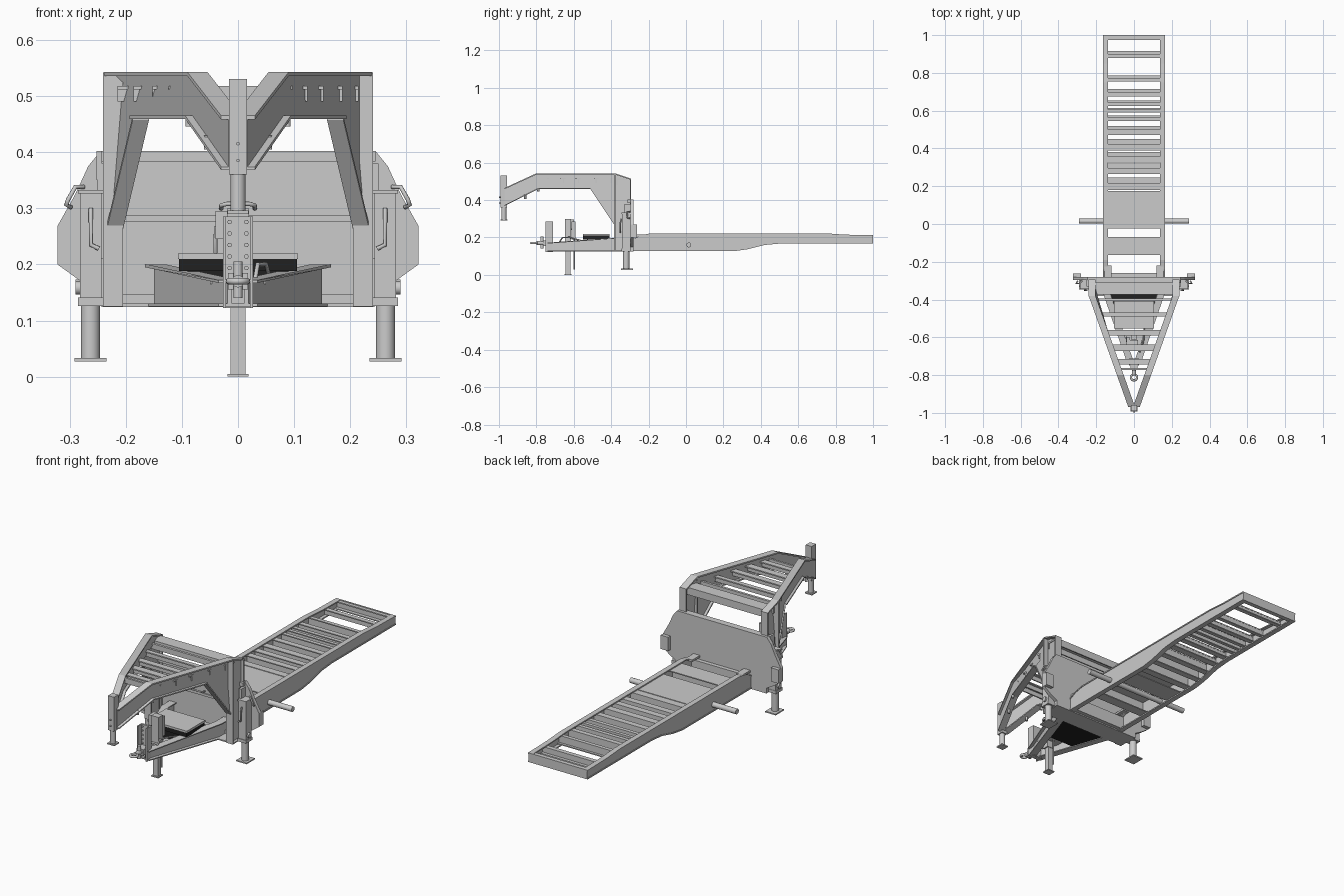
import bpy, bmesh, math
from mathutils import Matrix, Vector


def finish(name, bm, mat=None, smooth=False):
    bmesh.ops.recalc_face_normals(bm, faces=bm.faces[:])
    me = bpy.data.meshes.new(name)
    bm.to_mesh(me)
    bm.free()
    ob = bpy.data.objects.new(name, me)
    bpy.context.collection.objects.link(ob)
    if mat:
        me.materials.append(mat)
    if smooth:
        for p in me.polygons:
            p.use_smooth = len(p.vertices) == 4
    return ob


def loft(bm, a, b):
    va = [bm.verts.new(p) for p in a]
    vb = [bm.verts.new(p) for p in b]
    bm.faces.new(va)
    bm.faces.new(vb[::-1])
    n = len(va)
    for i in range(n):
        bm.faces.new((va[i], va[(i + 1) % n], vb[(i + 1) % n], vb[i]))


def prism(name, polys, mirror=False, shift=lambda y: 0.0, mat=None):
    """Extrude (y, z) outlines from x0 to x1; shift(y) slants them in plan."""
    bm = bmesh.new()
    for pts, x0, x1 in polys:
        for s in ((1, -1) if mirror else (1,)):
            loft(bm, *[[(s * (x + shift(y)), y, z) for y, z in pts] for x in (x0, x1)])
    return finish(name, bm, mat)


def plate(name, pts, y0, y1, mirror=False):
    """Extrude an (x, z) outline along y."""
    bm = bmesh.new()
    for s in ((1, -1) if mirror else (1,)):
        loft(bm, *[[(s * x, y, z) for x, z in pts] for y in (y0, y1)])
    return finish(name, bm)


def boxes(name, dims, mirror=False, mat=None):
    polys = [([(y0, z0), (y1, z0), (y1, z1), (y0, z1)], x0, x1)
             for x0, x1, y0, y1, z0, z1 in dims]
    return prism(name, polys, mirror, mat=mat)


def rods(name, segs, mirror=False, n=20):
    """Cylinders between point pairs."""
    bm = bmesh.new()
    for a, b, r in segs:
        for s in ((1, -1) if mirror else (1,)):
            p, q = Vector((s * a[0], *a[1:])), Vector((s * b[0], *b[1:]))
            d = q - p
            m = Matrix.Translation((p + q) / 2) @ d.to_track_quat('Z', 'Y').to_matrix().to_4x4()
            bmesh.ops.create_cone(bm, cap_ends=True, segments=n, radius1=r, radius2=r,
                                  depth=d.length, matrix=m)
    return finish(name, bm, smooth=True)


def tube(name, pts, r, mirror=False, cyclic=False):
    cu = bpy.data.curves.new(name, 'CURVE')
    cu.dimensions, cu.bevel_depth, cu.bevel_resolution = '3D', r, 2
    cu.use_fill_caps = True
    for s in ((1, -1) if mirror else (1,)):
        sp = cu.splines.new('POLY')
        sp.points.add(len(pts) - 1)
        for p, c in zip(sp.points, pts):
            p.co = (s * c[0], c[1], c[2], 1)
        sp.use_cyclic_u = cyclic
    bpy.context.collection.objects.link(bpy.data.objects.new(name, cu))


def strip(pts, t):
    return list(pts) + [(y, z + t) for y, z in reversed(pts)]


def interp(pts, y):
    for (a, za), (b, zb) in zip(pts, pts[1:]):
        if a <= y <= b:
            return za + (zb - za) * (y - a) / (b - a)
    return pts[-1][1]


black = bpy.data.materials.new("black")
black.diffuse_color = (0.015, 0.015, 0.015, 1)

# Main frame rails (channel section)
top = [(-0.285, 0.19), (-0.24, 0.212), (-0.19, 0.222), (0.75, 0.222), (0.85, 0.215), (1.0, 0.212)]
bot = [(-0.285, 0.127), (0.26, 0.127), (0.33, 0.137), (0.42, 0.16), (0.50, 0.167), (1.0, 0.167)]
prism("frame_rails", [(bot + top[::-1], 0.153, 0.160),
                      (strip(top, -0.006), 0.137, 0.163),
                      (strip(bot, 0.006), 0.137, 0.163)], mirror=True)

# Cross members fill the spaces between these openings
gaps = [(-0.26, -0.165), (-0.07, -0.025), (0.175, 0.18), (0.245, 0.265), (0.32, 0.325),
        (0.38, 0.39), (0.45, 0.47), (0.52, 0.545), (0.575, 0.59), (0.615, 0.625),
        (0.655, 0.675), (0.715, 0.755), (0.785, 0.878), (0.915, 0.975)]
members = []
for (_, a), (b, _) in zip(gaps, gaps[1:]):
    m, zt, zb = (a + b) / 2, interp(top, a) - 0.007, interp(bot, b) + 0.008
    wide = b - a > 0.09
    e = b if wide else m + 0.004
    members.append(([(a, zt), (e, zt), (e, zt - 0.005), (a, zt - 0.005)], -0.155, 0.155))
    members.append(([(m - 0.003, zt), (m + 0.003, zt), (m + 0.003, zb), (m - 0.003, zb)], -0.155, 0.155))
    members.append(([(m, zb), (b, zb), (b, zb + 0.005), (m, zb + 0.005)], -0.155, 0.155))
prism("cross_members", members)
boxes("frame_end_beams", [(-0.16, 0.16, 0.992, 1.0, 0.167, 0.212),
                          (-0.155, 0.155, 0.975, 0.995, 0.204, 0.210),
                          (-0.155, 0.155, 0.975, 0.995, 0.169, 0.174),
                          (-0.155, 0.155, -0.285, -0.26, 0.13, 0.195)])
rods("axle_tube", [((-0.29, 0.015, 0.16), (0.29, 0.015, 0.16), 0.013)])

# Bulkhead with winged outline
half = [(0.0, 0.402), (0.245, 0.402), (0.267, 0.375), (0.29, 0.325), (0.322, 0.268),
        (0.322, 0.20), (0.283, 0.172), (0.243, 0.150), (0.243, 0.124), (0.0, 0.124)]
plate("bulkhead", half + [(-x, z) for x, z in half[-2:0:-1]], -0.297, -0.280)
boxes("bulkhead_trim", [(-0.245, 0.245, -0.312, -0.297, 0.383, 0.402),
                        (-0.21, 0.21, -0.303, -0.297, 0.276, 0.288),
                        (-0.24, 0.24, -0.38, -0.295, 0.124, 0.130),
                        (-0.21, 0.21, -0.315, -0.297, 0.130, 0.146),
                        (-0.252, -0.242, -0.33, -0.297, 0.35, 0.402)])
boxes("bulkhead_side_trim", [(0.207, 0.212, -0.315, -0.297, 0.146, 0.285),
                             (0.281, 0.322, -0.297, -0.262, 0.20, 0.268)], mirror=True)
boxes("frame_mount_lugs", [(0.12, 0.155, -0.28, -0.22, 0.205, 0.215)], mirror=True)

# Raised neck arms: slanted beams meeting at the front post
def neck(y):
    return 0.222 + min(0, y + 0.38) * 0.356

n_top = [(-0.97, 0.465), (-0.80, 0.543), (-0.38, 0.543), (-0.295, 0.515)]
n_bot = [(-0.97, 0.374), (-0.79, 0.465), (-0.51, 0.465), (-0.38, 0.27)]
prism("neck_arms", [(n_bot + [(-0.38, 0.125), (-0.295, 0.125)] + n_top[::-1], -0.004, 0.005),
                    (strip(n_top, -0.007), -0.018, 0.018),
                    (strip(n_bot[:3], -0.006), -0.018, 0.018),
                    (strip(n_bot[2:], -0.008), -0.017, 0.012)], True, neck)
boxes("neck_uprights", [(0.205, 0.241, -0.385, -0.378, 0.125, 0.54),
                        (0.205, 0.241, -0.300, -0.293, 0.125, 0.515)], mirror=True)
rungs = []
for y, w in ((-0.40, 0.012), (-0.48, 0.022), (-0.575, 0.03), (-0.655, 0.034), (-0.73, 0.028), (-0.768, 0.01)):
    x = neck(y)
    rungs += [(-x, x, y - w / 2, y + w / 2, 0.512, 0.518), (-x, x, y - 0.003, y + 0.003, 0.49, 0.512)]
boxes("neck_rungs", rungs)
boxes("neck_cross_beam", [(-0.222, 0.222, -0.372, -0.31, 0.508, 0.516),
                          (-0.222, 0.222, -0.372, -0.366, 0.48, 0.51),
                          (-0.222, 0.222, -0.316, -0.31, 0.48, 0.51)])

# Front coupling post
boxes("neck_post", [(-0.016, 0.016, -0.991, -0.957, 0.36, 0.53)])
rods("neck_post_inner", [((0, -0.974, 0.293), (0, -0.974, 0.37), 0.0135),
                         ((0, -1.0, 0.385), (0, -0.98, 0.385), 0.003),
                         ((0, -1.0, 0.415), (0, -0.98, 0.415), 0.003)])
boxes("neck_post_foot", [(-0.019, 0.019, -0.993, -0.955, 0.29, 0.296)])
rods("neck_joint_bolts", [((0.088, -0.79, 0.446), (0.088, -0.79, 0.462), 0.006),
                          ((0.055, -0.86, 0.405), (0.055, -0.86, 0.43), 0.006)], True, 8)

# Lower tongue: tapered beams, pan and tray
def tongue(y):
    return 0.146 + min(0, y + 0.36) * 0.345

t_top = [(-0.74, 0.172), (-0.36, 0.2), (-0.297, 0.2)]
t_bot = [(-0.74, 0.125), (-0.36, 0.125), (-0.297, 0.125)]
prism("tongue_beams", [(t_bot + t_top[::-1], -0.004, 0.004),
                       (strip(t_top, -0.005), -0.017, 0.02),
                       (strip(t_bot, 0.005), -0.017, 0.02)], True, tongue)
bm = bmesh.new()
loft(bm, *[[(0.145, -0.36, z), (0.085, -0.54, z), (-0.085, -0.54, z), (-0.145, -0.36, z)] for z in (0.128, 0.134)])
finish("tongue_pan", bm, black)
boxes("tray_base", [(-0.09, 0.09, -0.53, -0.42, 0.135, 0.19), (-0.105, 0.105, -0.55, -0.41, 0.188, 0.21)], mat=black)
boxes("tray_lid", [(-0.107, 0.107, -0.552, -0.408, 0.21, 0.219)])
boxes("tongue_ties", [(-0.05, 0.05, -0.66, -0.58, 0.165, 0.172), (-0.12, 0.12, -0.41, -0.40, 0.135, 0.195)])

# Hitch plate, bolts and tow ring
boxes("hitch_plate", [(-0.027, 0.027, -0.722, -0.712, 0.122, 0.285),
                      (-0.027, -0.021, -0.75, -0.712, 0.122, 0.285),
                      (0.021, 0.027, -0.75, -0.712, 0.122, 0.285),
                      (-0.018, 0.018, -0.765, -0.712, 0.155, 0.185)])
rods("hitch_bolts", [((0.015, -0.727, 0.132 + i * 0.0205), (0.015, -0.712, 0.132 + i * 0.0205), 0.004)
                     for i in range(8)], True, 10)
rods("hitch_pins", [((0, -0.77, 0.14), (0, -0.77, 0.205), 0.008), ((0, -0.80, 0.17), (0, -0.74, 0.17), 0.011)])
ring = [(0.016 * math.cos(a), -0.812 + 0.016 * math.sin(a), 0.17)
        for a in [i * math.tau / 20 for i in range(20)]]
tube("tow_ring", ring, 0.006, cyclic=True)

# Tongue jack
boxes("jack_housing", [(-0.02, 0.02, -0.648, -0.615, 0.13, 0.30),
                       (-0.015, 0.015, -0.612, -0.59, 0.19, 0.285),
                       (-0.04, -0.02, -0.64, -0.60, 0.245, 0.295)])
boxes("jack_leg", [(-0.013, 0.013, -0.643, -0.618, 0.0, 0.14), (-0.019, 0.019, -0.65, -0.611, 0.0, 0.005)])
tube("jack_crank", [(-0.02, -0.62, 0.27), (-0.04, -0.62, 0.265), (-0.04, -0.60, 0.22)], 0.004)
rods("jack_brace", [((0.0, -0.597, 0.03), (0.0, -0.597, 0.19), 0.004)])
tube("wall_handle", [(-0.03, -0.30, 0.30), (-0.03, -0.325, 0.305), (-0.02, -0.33, 0.308),
                     (0.02, -0.33, 0.308), (0.03, -0.325, 0.305), (0.03, -0.30, 0.30)], 0.004)
tube("tongue_hose", [(0.03, -0.68, 0.17), (0.035, -0.66, 0.20), (0.05, -0.62, 0.20), (0.055, -0.55, 0.18)], 0.004)

# Landing legs
boxes("landing_leg_sleeves", [(0.243, 0.282, -0.342, -0.297, 0.14, 0.328),
                              (0.240, 0.285, -0.345, -0.295, 0.126, 0.141),
                              (0.240, 0.285, -0.345, -0.295, 0.326, 0.333)], mirror=True)
rods("landing_legs", [((0.263, -0.32, 0.03), (0.263, -0.32, 0.14), 0.017),
                      ((0.28, -0.32, 0.158), (0.29, -0.32, 0.158), 0.012)], True)
boxes("landing_feet", [(0.234, 0.291, -0.348, -0.284, 0.027, 0.033)], mirror=True)
tube("leg_cranks", [(0.262, -0.345, 0.30), (0.262, -0.352, 0.275), (0.262, -0.352, 0.235), (0.248, -0.352, 0.228)],
     0.004, True)
tube("side_handles", [(0.275, -0.30, 0.338), (0.29, -0.315, 0.338), (0.303, -0.315, 0.315),
                      (0.306, -0.315, 0.306), (0.298, -0.30, 0.302)], 0.004, True)
boxes("upright_fittings", [(0.236, 0.25, -0.33, -0.297, 0.21, 0.38)], mirror=True)
